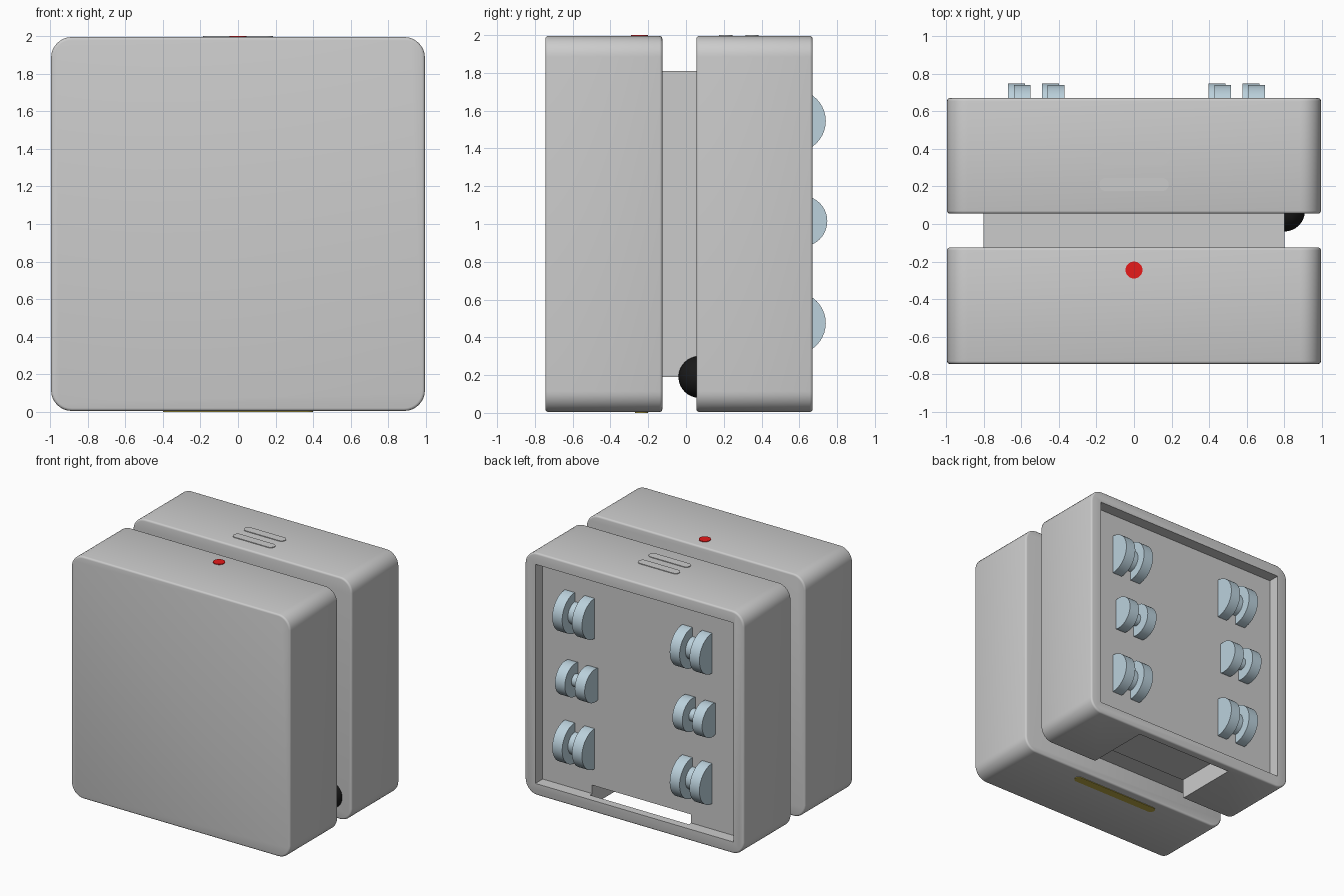
import bpy, bmesh, math
from mathutils import Matrix, Vector

if "Cube" in bpy.data.objects:
    bpy.data.objects.remove(bpy.data.objects["Cube"])


def material(name, rgb):
    m = bpy.data.materials.new(name)
    m.diffuse_color = (*rgb, 1)
    m.use_nodes = True
    m.node_tree.nodes["Principled BSDF"].inputs["Base Color"].default_value = m.diffuse_color
    return m


blue = material("pale_blue", (0.50, 0.64, 0.72))
red = material("red", (0.8, 0.01, 0.01))
black = material("black", (0.01, 0.01, 0.01))
yellow = material("dull_yellow", (0.5, 0.4, 0.06))


def finish(bm, name, mat=None, smooth=True):
    me = bpy.data.meshes.new(name)
    bmesh.ops.recalc_face_normals(bm, faces=bm.faces)
    bm.to_mesh(me)
    bm.free()
    ob = bpy.data.objects.new(name, me)
    bpy.context.collection.objects.link(ob)
    if mat:
        me.materials.append(mat)
    if smooth:
        smooth_by_angle(ob)
    return ob


def smooth_by_angle(ob):
    bpy.ops.object.select_all(action='DESELECT')
    ob.select_set(True)
    bpy.context.view_layer.objects.active = ob
    bpy.ops.object.shade_smooth_by_angle(angle=math.radians(35))


def box_bm(lo, hi):
    lo, hi = Vector(lo), Vector(hi)
    bm = bmesh.new()
    bmesh.ops.create_cube(bm, size=1, matrix=Matrix.Translation((lo + hi) / 2)
                          @ Matrix.Diagonal((*(hi - lo), 1)))
    return bm


def rounded_block(name, y0, y1):
    bm = box_bm((-0.995, y0, 0.005), (0.995, y1, 1.995))
    along_y = [e for e in bm.edges if abs(e.verts[0].co.y - e.verts[1].co.y) > 0.1]
    bmesh.ops.bevel(bm, geom=along_y, offset=0.11, segments=8, profile=0.5, affect='EDGES')
    caps = [f for f in bm.faces if abs(f.normal.y) > 0.9]
    rims = list({e for f in caps for e in f.edges})
    bmesh.ops.bevel(bm, geom=rims, offset=0.015, segments=3, profile=0.5, affect='EDGES')
    return finish(bm, name)


def cut(ob, lo, hi):
    tool = finish(box_bm(lo, hi), "cutter", smooth=False)
    tool.hide_render = True
    mod = ob.modifiers.new("cut", 'BOOLEAN')
    mod.operation, mod.solver, mod.object = 'DIFFERENCE', 'EXACT', tool
    bpy.ops.object.select_all(action='DESELECT')
    ob.select_set(True)
    bpy.context.view_layer.objects.active = ob
    bpy.ops.object.modifier_apply(modifier=mod.name)
    bpy.data.objects.remove(tool)


def add_cylinder(bm, center, r, depth, axis, segs=40):
    rot = Matrix.Rotation(math.pi / 2, 4, 'Y') if axis == 'X' else Matrix()
    bmesh.ops.create_cone(bm, cap_ends=True, segments=segs, radius1=r, radius2=r,
                          depth=depth, matrix=Matrix.Translation(center) @ rot)


def capsule(name, half_len, r, y, z0, z1, mat=None):
    bm = bmesh.new()
    verts = []
    for side in (1, -1):
        for i in range(13):
            a = math.radians(-90 + 15 * i) + (0 if side > 0 else math.pi)
            verts.append(bm.verts.new((side * (half_len - r) + r * math.cos(a),
                                       y + r * math.sin(a), z0)))
    face = bm.faces.new(verts)
    top = bmesh.ops.extrude_face_region(bm, geom=[face])
    for v in top["geom"]:
        if isinstance(v, bmesh.types.BMVert):
            v.co.z = z1
    return finish(bm, name, mat)


# Main housing: two rounded blocks joined by a narrower neck
rounded_block("front_block", -0.745, -0.125)
back = rounded_block("back_block", 0.055, 0.67)
finish(box_bm((-0.8, -0.15, 0.19), (0.8, 0.08, 1.81)), "neck")

# Back recess and the notch under the back block
cut(back, (-0.9, 0.575, 0.1), (0.9, 0.8, 1.9))
cut(back, (-0.45, 0.0, -0.1), (0.45, 0.605, 0.17))
smooth_by_angle(back)

# Spools in the recess: two half-sunk discs and an axle each
FLOOR = 0.575
spools = []
for cx in (-0.505, 0.5625):
    spools += [(cx, 0.575, z, 0.165, 0.09) for z in (0.475, 1.545)]
    spools.append((cx - 0.03, 0.613, 1.015, 0.135, 0.05))
for i, (x, y, z, r, axle) in enumerate(spools):
    bm = bmesh.new()
    for dx in (-0.09, 0.09):
        add_cylinder(bm, (x + dx, y, z), r, 0.09, 'X')
    add_cylinder(bm, (x, y, z), axle, 0.1, 'X', 24)
    # Trim away the half hidden behind the recess floor
    bmesh.ops.bisect_plane(bm, geom=bm.verts[:] + bm.edges[:] + bm.faces[:],
                           plane_co=(0, FLOOR - 0.004, 0), plane_no=(0, 1, 0),
                           clear_inner=True)
    bmesh.ops.holes_fill(bm, edges=[e for e in bm.edges if e.is_boundary])
    finish(bm, f"spool_{i + 1}", blue)

# Red button on top
bm = bmesh.new()
add_cylinder(bm, (0, -0.245, 1.99), 0.045, 0.02, 'Z', 32)
finish(bm, "button", red)

# Raised bars on the back block and strip under the front block
for i, y in enumerate((0.21, 0.35)):
    capsule(f"top_bar_{i + 1}", 0.185, 0.035, y, 1.98, 2.0)
capsule("bottom_strip", 0.4, 0.035, -0.235, 0.0, 0.02, yellow)

# Black ball tucked at the corner of the neck
bm = bmesh.new()
bmesh.ops.create_uvsphere(bm, u_segments=32, v_segments=16, radius=0.11,
                          matrix=Matrix.Translation((0.8, 0.07, 0.19)))
finish(bm, "ball", black)
